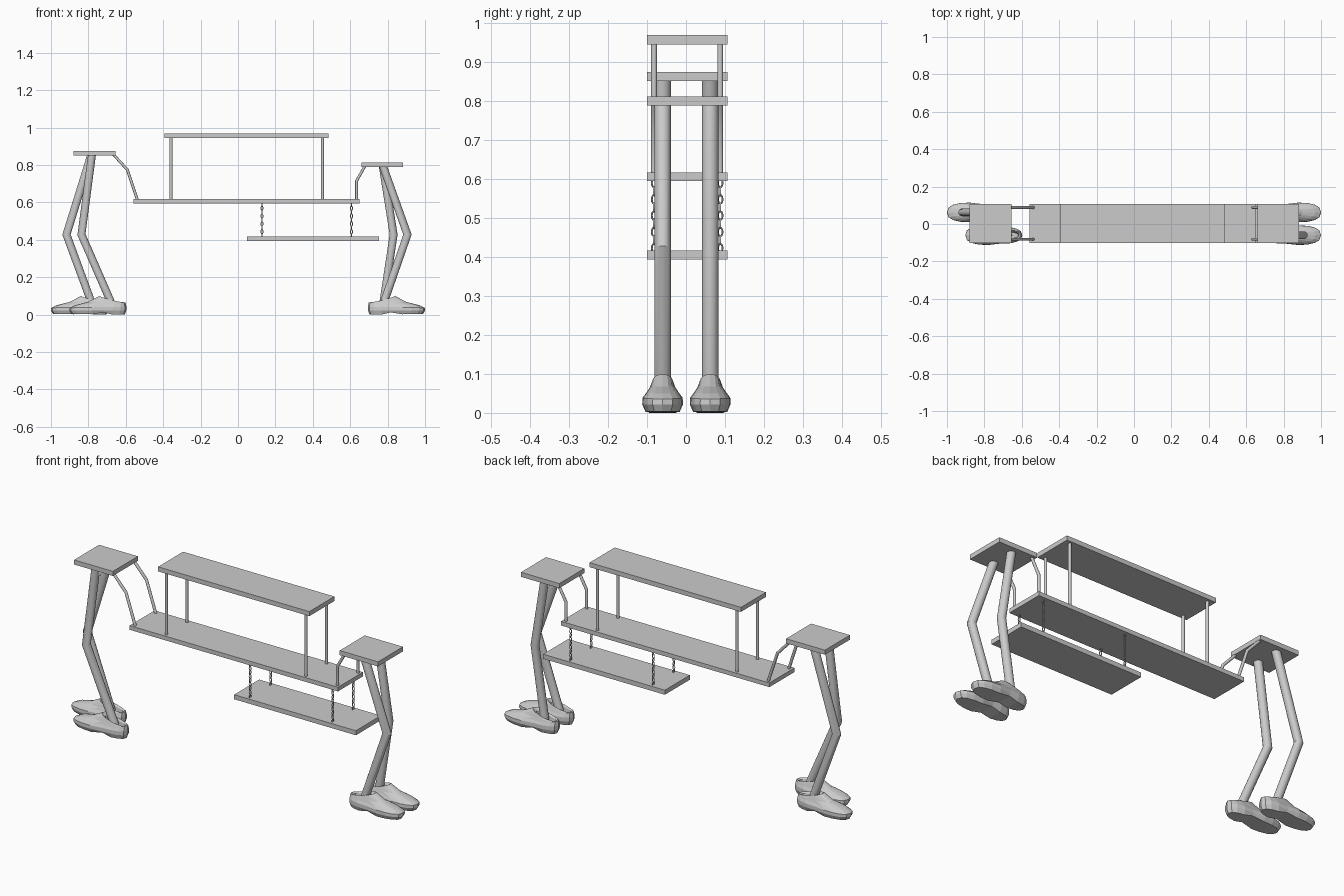
import bpy, bmesh, math
from mathutils import Vector

if "Cube" in bpy.data.objects:
    bpy.data.objects.remove(bpy.data.objects["Cube"])

YC = 0.003          # common centre line of the planks


def finish(name, bm, smooth=None):
    bmesh.ops.recalc_face_normals(bm, faces=bm.faces)
    me = bpy.data.meshes.new(name)
    bm.to_mesh(me)
    bm.free()
    ob = bpy.data.objects.new(name, me)
    bpy.context.collection.objects.link(ob)
    if smooth:
        bpy.ops.object.select_all(action='DESELECT')
        bpy.context.view_layer.objects.active = ob
        ob.select_set(True)
        bpy.ops.object.shade_smooth_by_angle(angle=math.radians(smooth))
    return ob


def plank(name, x0, x1, z0, z1):
    bm = bmesh.new()
    bmesh.ops.create_cube(bm, size=1)
    for v in bm.verts:
        v.co = ((x0 + x1) / 2 + v.co.x * (x1 - x0), YC + v.co.y * 0.207,
                (z0 + z1) / 2 + v.co.z * (z1 - z0))
    finish(name, bm)


def bridge(bm, a, b):
    n = len(a)
    for i in range(n):
        bm.faces.new((a[i], a[(i + 1) % n], b[(i + 1) % n], b[i]))


def tube(name, path, y, r, n=14):
    """Mitred tube along an (x, z) path at constant y."""
    pts = [Vector(p) for p in path]
    bm = bmesh.new()
    rings = []
    for i, p in enumerate(pts):
        d0 = (pts[max(i, 1)] - pts[max(i, 1) - 1]).normalized()
        j = min(i + 1, len(pts) - 1)
        d1 = (pts[j] - pts[j - 1]).normalized()
        t = (d0 + d1).normalized()
        k = r / t.dot(d0)
        side = Vector((t.y, -t.x)) * k
        rings.append([bm.verts.new((p.x + side.x * math.cos(a), y + r * math.sin(a),
                                    p.y + side.y * math.cos(a)))
                      for a in (2 * math.pi * q / n for q in range(n))])
    for a, b in zip(rings, rings[1:]):
        bridge(bm, a, b)
    bm.faces.new(rings[0])
    bm.faces.new(rings[-1])
    finish(name, bm, 30)


def shoe(name, heel_x, y, d):
    """Stacked outline rings; d = +1 / -1 is the toe direction along x."""
    # back, front, half width, heel z, toe z
    levels = [(.008, .295, .048, .000, .004),
              (.000, .305, .0575, .022, .022),
              (.000, .304, .0565, .042, .036),
              (.002, .275, .046, .056, .050),
              (.004, .205, .033, .064, .068),
              (.010, .145, .027, .066, .099),
              (.018, .130, .020, .060, .084),
              (.022, .120, .016, .040, .045)]
    n = 18
    bm = bmesh.new()
    rings = []
    for k, (x0, x1, w, z0, z1) in enumerate(levels):
        ring = []
        for i in range(n):
            a = 2 * math.pi * i / n
            c, s = math.cos(a), math.sin(a)
            c = math.copysign(abs(c) ** 0.9, c)
            s = math.copysign(abs(s) ** 0.75, s)
            t = (1 + c) / 2
            x = x0 + t * (x1 - x0)
            f = 1 - 0.14 * (1 - t) - 0.12 * math.exp(-((x - .12) / .05) ** 2) if k < 4 else 1
            z = z0 + (z1 - z0) * t ** 1.5
            if k == 0 and i in (5, n - 5):      # arch in front of the heel
                z = 0.012
            ring.append(bm.verts.new((heel_x + d * x, y + w * f * s, z)))
        rings.append(ring)
    for a, b in zip(rings, rings[1:]):
        bridge(bm, a, b)
    for r in (rings[0], rings[-1]):             # caps as cross strips
        h = n // 2
        bm.faces.new((r[0], r[1], r[n - 1]))
        bm.faces.new((r[h], r[h - 1], r[h + 1]))
        for i in range(1, h - 1):
            bm.faces.new((r[i], r[i + 1], r[n - i - 1], r[n - i]))
    finish(name, bm)


def chain(name, x, y, z0, z1, links=9):
    bm = bmesh.new()
    pitch = (z1 - z0) / links
    nu, nv, r = 12, 6, 0.0024
    for l in range(links):
        zc = z0 + pitch * (l + 0.5)
        rings = []
        for i in range(nu):
            a = 2 * math.pi * i / nu
            ring = []
            for j in range(nv):
                b = 2 * math.pi * j / nv
                u = (.0058 + r * math.cos(b)) * math.cos(a)
                h = (.0110 + r * math.cos(b)) * math.sin(a)
                v = r * math.sin(b)
                dx, dy = (u, v) if l % 2 else (v, u)
                ring.append(bm.verts.new((x + dx, y + dy, zc + h)))
            rings.append(ring)
        for i in range(nu):
            bridge(bm, rings[i], rings[(i + 1) % nu])
    finish(name, bm, 60)


# Shelves and end platforms
plank("main_shelf", -.558, .650, .595, .617)
plank("upper_shelf", -.393, .484, .945, .969)
plank("hanging_shelf", .048, .754, .393, .417)
plank("left_platform", -.880, -.655, .851, .875)
plank("right_platform", .660, .882, .788, .812)

# Posts, braces and chains, front and back
for side, s in (("front", -1), ("back", 1)):
    y = YC + s * 0.085
    for lab, x in (("left", -.358), ("right", .452)):
        tube(f"{side}_{lab}_post", [(x, .61), (x, .95)], y, .0075)
    tube(f"{side}_left_brace", [(-.668, .858), (-.592, .775), (-.537, .610)], y, .0075)
    tube(f"{side}_right_brace", [(.680, .797), (.634, .715), (.634, .610)], y, .0075)
    for lab, x in (("left", .128), ("right", .607)):
        chain(f"{side}_{lab}_chain", x, y, .412, .600)

# Walking legs: side, y, top, knee, ankle, heel, toe direction
legs = [("left_front", -.060, (-.780, .86), (-.837, .428), (-.672, .05), -.597, -1),
        ("left_back", .062, (-.783, .86), (-.917, .428), (-.778, .05), -.695, -1),
        ("right_front", -.060, (.773, .80), (.906, .428), (.775, .05), .695, 1),
        ("right_back", .062, (.773, .80), (.832, .428), (.775, .05), .695, 1)]
for lab, y, top, knee, ankle, heel, d in legs:
    tube(lab + "_leg", [top, knee, ankle], y, .021, 16)
    shoe(lab + "_shoe", heel, y, d)
